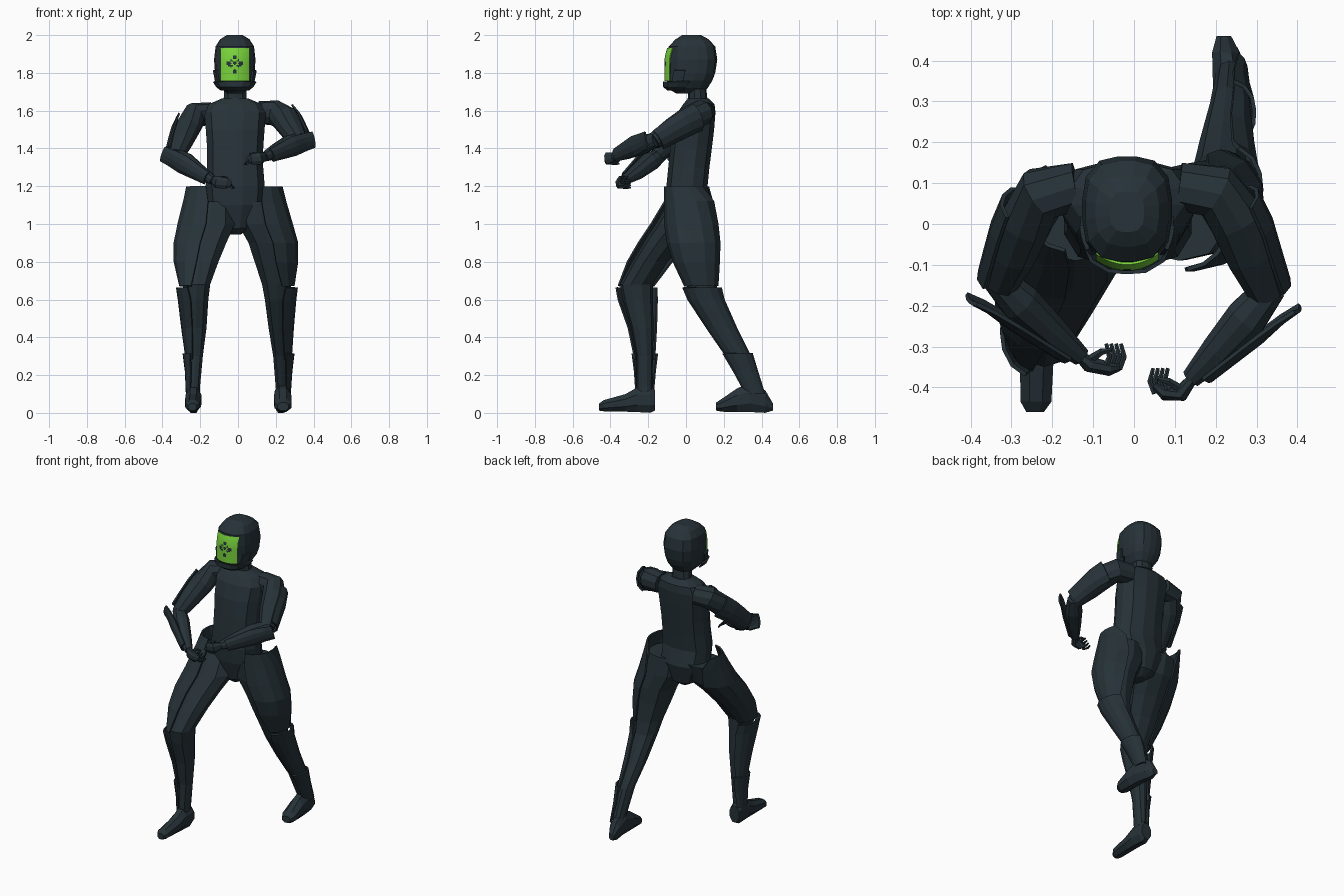
import bpy, bmesh, math
from mathutils import Vector as V


def material(name, col):
    m = bpy.data.materials.new(name)
    m.diffuse_color = (*col, 1)
    return m


DARK = material("dark slate", (0.0194, 0.0319, 0.0395))
GREEN = material("bright green", (0.19, 0.65, 0.045))


def make(name, verts, faces, mats=(DARK,)):
    me = bpy.data.meshes.new(name)
    me.from_pydata([tuple(v) for v in verts], [], faces)
    bm = bmesh.new()
    bm.from_mesh(me)
    bmesh.ops.recalc_face_normals(bm, faces=bm.faces)
    bm.to_mesh(me)
    bm.free()
    ob = bpy.data.objects.new(name, me)
    bpy.context.collection.objects.link(ob)
    for m in mats:
        me.materials.append(m)
    return ob


# A ring is (centre, u axis, v axis)
def flat_ring(z, x0, x1, y0, y1):
    return (V(((x0 + x1) / 2, (y0 + y1) / 2, z)), V(((x1 - x0) / 2, 0, 0)), V((0, (y1 - y0) / 2, 0)))


def foot_ring(y, cx, hx, z0, z1):
    return (V((cx, y, (z0 + z1) / 2)), V((hx, 0, 0)), V((0, 0, (z1 - z0) / 2)))


def tube_rings(pts, su=1.0):
    out = []
    for i, p in enumerate(pts):
        a, b = pts[max(i - 1, 0)], pts[min(i + 1, len(pts) - 1)]
        d = (V(b[:3]) - V(a[:3])).normalized()
        u = d.cross(V((0, 0, 1))).normalized()
        out.append((V(p[:3]), u * p[3] * su, u.cross(d) * p[3]))
    return out


def point(r, deg, e, grow=0.0):
    c, s = math.cos(math.radians(deg)), math.sin(math.radians(deg))
    k = (abs(c) ** e + abs(s) ** e) ** (-1 / e)
    u, v = r[1], r[2]
    return r[0] + u * (1 + grow / u.length) * c * k + v * (1 + grow / v.length) * s * k


def loft(name, rings, n=10, e=2.3):
    verts = [point(r, 360 * (j + 0.5) / n, e) for r in rings for j in range(n)]
    faces = [(i * n + j, i * n + (j + 1) % n, (i + 1) * n + (j + 1) % n, (i + 1) * n + j)
             for i in range(len(rings) - 1) for j in range(n)]
    last = (len(rings) - 1) * n
    faces += [tuple(range(n)), tuple(range(last, last + n))]
    return make(name, verts, faces)


def mix(rings, t):
    i = min(max(math.floor(t), 0), len(rings) - 2)
    return tuple(a.lerp(b, t - i) for a, b in zip(rings[i], rings[i + 1]))


def shell(name, rings, rows, n=6, e=2.3, thick=0.01):
    # rows: (ring position, outward offset, start angle, end angle)
    verts = [point(mix(rings, t), a0 + (a1 - a0) * j / n, e, g)
             for t, g, a0, a1 in rows for j in range(n + 1)]
    w = n + 1
    faces = [(i * w + j, i * w + j + 1, (i + 1) * w + j + 1, (i + 1) * w + j)
             for i in range(len(rows) - 1) for j in range(n)]
    ob = make(name, verts, faces)
    mod = ob.modifiers.new("thickness", "SOLIDIFY")
    mod.thickness, mod.offset = thick, 0
    return ob


# Torso, leaning slightly back, and neck
CX = -0.015
torso = [(0.945, .03, -.03, .06), (0.98, .09, -.07, .11), (1.1, .15, -.10, .14), (1.2, .158, -.105, .115),
         (1.3, .15, -.095, .125), (1.4, .15, -.085, .138), (1.5, .157, -.072, .15),
         (1.59, .165, -.045, .157), (1.635, .14, -.015, .152), (1.665, .07, .01, .12)]
loft("torso", [flat_ring(z, CX - h, CX + h, a, b) for z, h, a, b in torso], 12, 2.7)
neck = [(1.62, .075, 0, .13), (1.67, .062, .01, .112), (1.75, .06, .01, .105)]
loft("neck", [flat_ring(z, CX - h, CX + h, a, b) for z, h, a, b in neck])

# Helmet with jaw guard and cheek plates
HX = -0.017
head = [(1.69, .04, -.05, .085), (1.72, .072, -.10, .115), (1.76, .096, -.100, .14), (1.80, .105, -.092, .155),
        (1.87, .11, -.095, .166), (1.94, .102, -.092, .155), (1.978, .078, -.055, .12), (2.0, .042, -.02, .08)]
head = [flat_ring(z, HX - h, HX + h, a, b) for z, h, a, b in head]
loft("helmet", head, 16, 3.0)
shell("jaw_guard", head, [(0.7, .010, 190, 350), (1.2, .018, 185, 355), (1.85, .018, 180, 360)], 8, 3.0)
for side, a in (("left", 195), ("right", 320)):
    shell("cheek_plate_" + side, head, [(1.6, .012, a, a + 25), (3.2, .006, a, a + 25)], 3, 3.0)

# Curved face plate: green cells with a dark pattern of spots
N, M = 23, 27
verts, faces = [], []
for i in range(M + 1):
    for j in range(N + 1):
        dx, dz = -0.075 + 0.150 * j / N, -0.088 + 0.172 * i / M
        verts.append((HX + dx, -0.112 + 4.6 * dx * dx + 2.2 * max(dz, 0) ** 2, 1.846 + dz))
for i in range(M):
    for j in range(N):
        a = i * (N + 1) + j
        faces.append((a, a + 1, a + N + 2, a + N + 1))
face = make("face_plate", verts, faces, (GREEN, DARK))
spots = [(0, .036, .011), (0, .006, .010), (-.032, .002, .013), (.032, .002, .013), (0, -.040, .012),
         (-.018, .018, .006), (.018, .018, .006), (-.018, -.012, .006), (.018, -.012, .006)]
for p in face.data.polygons:
    x, z = p.center.x - HX, p.center.z - 1.847
    p.material_index = int(any(math.hypot(x - a, z - b) < r for a, b, r in spots))
mod = face.modifiers.new("thickness", "SOLIDIFY")
mod.thickness, mod.offset = 0.006, 0

# Legs (front leg on the left, back leg on the right)
legs = {
    "left": [(1.12, -.265, -.02, -.09, .13), (1.0, -.292, -.012, -.160, .09), (.9, -.31, -.058, -.225, -.01),
             (.8, -.312, -.10, -.285, -.095), (.68, -.295, -.145, -.350, -.175), (.6, -.288, -.155, -.335, -.175),
             (.45, -.28, -.165, -.290, -.172), (.3, -.263, -.185, -.262, -.175),
             (.14, -.262, -.2, -.262, -.178), (.04, -.265, -.205, -.26, -.175)],
    "right": [(1.12, -.01, .23, -.09, .135), (1.0, -.005, .262, -.088, .148), (.9, .052, .288, -.072, .155),
              (.8, .085, .29, -.042, .155), (.68, .125, .283, .0, .162), (.6, .14, .278, .035, .178),
              (.45, .16, .275, .125, .252), (.3, .185, .27, .225, .335),
              (.14, .198, .268, .30, .395), (.04, .205, .265, .35, .44)]}
feet = {
    "left": [(-.46, -.242, .022, .012, .05), (-.435, -.24, .038, .008, .068), (-.32, -.238, .042, .006, .10),
             (-.26, -.236, .042, .004, .135), (-.19, -.236, .040, 0, .14), (-.165, -.236, .034, .012, .12)],
    "right": [(.16, .238, .030, .012, .055), (.19, .238, .046, .006, .075), (.27, .237, .046, .004, .13),
              (.34, .235, .042, .004, .16), (.42, .225, .034, 0, .12), (.46, .220, .018, .012, .05)]}
for side, base, s in (("left", 180, -1), ("right", 0, 1)):
    rings = [flat_ring(*r) for r in legs[side]]
    loft("leg_" + side, rings, 10)
    loft("foot_" + side, [foot_ring(*r) for r in feet[side]], 8, 4)

    def row(t, g, back, front):
        return (t, g, base + s * back, base - s * front)
    # angles run from back edge to front edge around the outside
    shell("thigh_guard_" + side, rings, [row(-.65, .022, 30, 76), row(0, .022, 62, 84), row(1, .024, 72, 84),
                                         row(2, .026, 75, 84), row(3, .024, 72, 84), row(4.1, .012, 62, 72)])
    shell("shin_guard_" + side, rings, [row(4.2, .030, 62, 65), row(5, .026, 70, 72),
                                        row(6, .016, 75, 75), row(7.1, .010, 70, 70)])
    shell("ankle_guard_" + side, rings, [row(6.9, .024, 75, 65), row(7.5, .014, 75, 65), row(8.4, .008, 60, 60)])

# Arms with curled hands
arms = {
    "left": ([(-.14, .092, 1.585, .06), (-.225, .075, 1.578, .068), (-.265, .005, 1.51, .066),
              (-.295, -.07, 1.44, .058), (-.325, -.145, 1.365, .042)],
             [(-.342, -.128, 1.372, .036), (-.28, -.19, 1.33, .050), (-.20, -.265, 1.27, .040),
              (-.13, -.325, 1.23, .024)],
             [(-.14, -.317, 1.235, .020), (-.11, -.343, 1.222, .034), (-.06, -.355, 1.215, .030),
              (-.035, -.352, 1.213, .014)], 0),
    "right": ([(.11, .092, 1.59, .06), (.20, .08, 1.588, .068), (.25, .015, 1.555, .070),
               (.285, -.075, 1.50, .062), (.325, -.17, 1.44, .045)],
              [(.337, -.155, 1.447, .038), (.275, -.23, 1.42, .052), (.205, -.31, 1.385, .042),
               (.14, -.378, 1.355, .025)],
              [(.15, -.37, 1.36, .020), (.115, -.415, 1.348, .034), (.075, -.415, 1.342, .030),
               (.05, -.395, 1.34, .014)], 180)}
for side, (upper, fore, hand, out) in arms.items():
    s = 1 if side == "left" else -1
    up, fo = tube_rings(upper), tube_rings(fore)
    loft("upper_arm_" + side, up)
    loft("forearm_" + side, fo)
    loft("palm_" + side, tube_rings(hand, 0.6), 8)
    shell("upper_arm_guard_" + side, up, [(t, g, out - 58, out + 58) for t, g in
                                          ((1.7, .014), (2.4, .012), (3.2, .012), (3.9, .016))], 4)
    shell("forearm_guard_" + side, fo, [(t, g, out - a, out + a) for t, g, a in
                                        ((0, .050, 28), (.5, .030, 36), (1.2, .016, 48), (2.7, .008, 58))], 4)
    # four fingers curl back towards the body, the thumb rises beside them
    x, y, z = hand[2][:3]
    for i in range(4):
        fx, fz = x + s * (.012 * i - .012), z + .020 - .013 * i
        loft(f"finger_{i + 1}_{side}", tube_rings([(fx, y, fz, .008), (fx + s * .012, y + .03, fz - .003, .007),
                                                   (fx + s * .004, y + .062, fz - .004, .005)]), 6)
    tx, ty, tz = hand[1][:3]
    loft("thumb_" + side, tube_rings([(tx, ty + .01, tz + .012, .012), (tx + s * .03, ty + .03, tz + .025, .009),
                                      (tx + s * .055, ty + .035, tz + .022, .005)]), 6)
